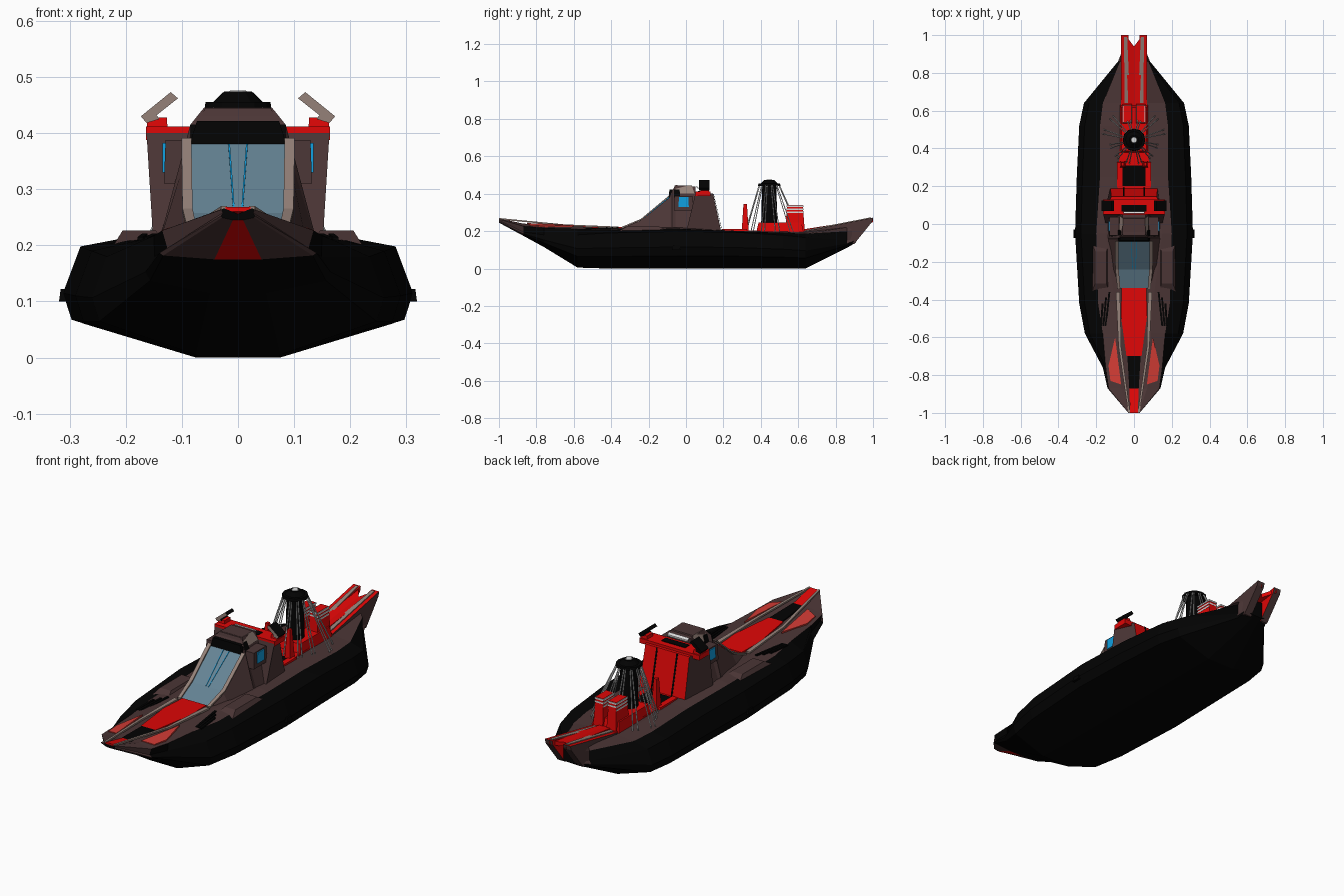
import bpy, bmesh, math
from mathutils import Vector

if "Cube" in bpy.data.objects:
    bpy.data.objects.remove(bpy.data.objects["Cube"])


def mat(name, r, g, b):
    m = bpy.data.materials.new(name)
    m.diffuse_color = (r, g, b, 1)
    m.use_nodes = True
    m.node_tree.nodes["Principled BSDF"].inputs["Base Color"].default_value = m.diffuse_color
    return m


BLACK = mat("hull_black", .0008, .0008, .0008)
BROWN = mat("deck_brown", .07, .036, .036)
RED = mat("bright_red", .74, .002, .002)
CORAL = mat("light_red", .65, .045, .035)
TAN = mat("tan_trim", .3, .22, .19)
GLASS = mat("windscreen_grey", .13, .23, .3)
BLUE = mat("side_window_blue", .005, .35, .75)
WHITE = mat("pale_grey", .7, .7, .7)


def skin(name, rings, mats, colour=None, rule=None, mirror=False):
    """Join equal rings of points into a closed solid.
    colour(strip, ring) or rule(normal) picks the material index."""
    bm = bmesh.new()
    vs = [[bm.verts.new(p) for p in r] for r in rings]
    n = len(rings[0])
    for k in range(len(vs) - 1):
        for i in range(n):
            j = (i + 1) % n
            f = bm.faces.new((vs[k][i], vs[k][j], vs[k + 1][j], vs[k + 1][i]))
            f.material_index = colour(i, k) if colour else 0
    bm.faces.new(vs[0])
    bm.faces.new(vs[-1])
    bmesh.ops.recalc_face_normals(bm, faces=bm.faces)
    bm.normal_update()
    if rule:
        for f in bm.faces:
            f.material_index = int(rule(f.normal))
    me = bpy.data.meshes.new(name)
    bm.to_mesh(me)
    bm.free()
    for m in mats if isinstance(mats, list) else [mats]:
        me.materials.append(m)
    ob = bpy.data.objects.new(name, me)
    bpy.context.collection.objects.link(ob)
    if mirror:
        ob.modifiers.new("mirror", 'MIRROR')
    return ob


def box(name, x, y, z, mats, top=1, mirror=False, rule=None):
    """Box over ranges x, y, z whose top shrinks towards its middle."""
    rings = []
    for h, s in zip(z, (1, top)):
        cx, cy = sum(x) / 2, sum(y) / 2
        a, b = (x[1] - x[0]) / 2 * s, (y[1] - y[0]) / 2 * s
        rings.append([(cx + i * a, cy + j * b, h) for i, j in ((-1, -1), (1, -1), (1, 1), (-1, 1))])
    return skin(name, rings, mats, rule=rule, mirror=mirror)


def ribbon(name, path, m, mirror=True, thick=.008):
    """Thin strip along points (x, y, z, width)."""
    return skin(name, [[(x - w / 2, y, z), (x + w / 2, y, z), (x + w / 2, y, z - thick), (x - w / 2, y, z - thick)]
                       for x, y, z, w in path], m, mirror=mirror)


def extrude(name, profile, x, mats, rule=None):
    """Side profile of (y, z) points, between two x values, on both sides."""
    return skin(name, [[(v, y, z) for y, z in profile] for v in x], mats, rule=rule, mirror=True)


def rod(name, a, b, r0, r1, sides, m):
    a, b = Vector(a), Vector(b)
    q = (b - a).to_track_quat('Z', 'Y')
    ring = [q @ Vector((math.cos(t), math.sin(t), 0)) for t in (math.tau * i / sides for i in range(sides))]
    return skin(name, [[a + v * r0 for v in ring], [b + v * r1 for v in ring]], m)


def symmetric(y, half):
    return [(x, y, z) for x, z in half] + [(-x, y, z) for x, z in half[-2:0:-1]]


# Hull stations: y, keel height, half width, side height, shoulder x, rail x, rail height
stations = [
    (-1, .245, .03, .258, .03, .025, .266),
    (-.87, .175, .14, .195, .135, .07, .24),
    (-.76, .115, .165, .18, .15, .085, .233),
    (-.58, .005, .26, .18, .165, .09, .225),
    (-.42, 0, .29, .19, .19, .1, .216),
    (-.05, 0, .312, .198, .2, .15, .22),
    (.25, 0, .303, .195, .18, .1, .202),
    (.52, 0, .29, .178, .18, .09, .197),
    (.64, 0, .265, .165, .165, .075, .195),
    (.86, .11, .085, .15, .076, .068, .22),
    (.91, .14, .065, .16, .065, .062, .23)]


def section(y, k, w, t, sx, rx, rz):
    return symmetric(y, [(0, k), (min(.075, w * .3), k), (w * .95, k + (t - k) * .34), (w, k + (t - k) * .58),
                         (w * .9, t), (sx, t + (rz - t) * .7), (rx, rz), (0, rz - .01)])


def hull_colour(i, k):
    s = min(i, 13 - i)
    if k == 0:
        return 2 if s == 0 else 1
    return int(s > 2) if k > 8 else int(s > 4)


skin("hull", [section(*s) for s in stations], [BLACK, BROWN, RED], colour=hull_colour)
box("side_fin", (.29, .319), (-.075, -.03), (.1, .122), BLACK, .8, True)
box("shoulder_pod", (.13, .222), (-.36, -.1), (.2, .226), BROWN, .65, True)

# Bow deck: hood, dark slot, red tip, side panels, rails, vents
ribbon("bow_hood", [(0, -.34, .222, .13), (0, -.48, .225, .14), (0, -.7, .23, .08)], RED, False)
ribbon("bow_slot", [(0, -.7, .23, .07), (0, -.87, .24, .05)], BLACK, False)
ribbon("bow_tip", [(0, -.87, .24, .046), (0, -1, .268, .044)], RED, False)
skin("bow_panel", [[(.068, -.85, .243 + d), (.125, -.83, .231 + d), (.135, -.75, .227 + d), (.1, -.6, .232 + d)]
                   for d in (0, -.009)], CORAL, mirror=True)
ribbon("bow_rail", [(.025, -1, .27, .01), (.075, -.65, .236, .014), (.085, -.36, .224, .022)], TAN)
for i in range(3):
    ribbon("bow_vent", [(.13 + .018 * i, -.36 - .03 * i, .221, .01), (.15 + .012 * i, -.54, .215, .01)], BLACK)

# Cabin: wedge with sloped windscreen
cabin = [(-.34, .1, .075, .216), (-.24, .125, .082, .258), (-.085, .145, .085, .383),
         (-.075, .145, .085, .415), (-.055, .145, .06, .446), (.05, .15, .06, .438)]
skin("cabin", [symmetric(y, [(0, .19), (b, .19), (t, z), (0, z)]) for y, b, t, z in cabin],
     [BROWN, BLACK, GLASS], colour=lambda i, k: 0 if i not in (2, 3) else (2, 2, 1, 0, 0)[k])
ribbon("windscreen_frame", [(.08, -.345, .222, .016), (.09, -.24, .266, .018), (.092, -.09, .391, .018)], TAN)
ribbon("windscreen_divider", [(.007, -.24, .26, .003), (.016, -.088, .384, .003)], BLUE)
box("visor", (-.086, .086), (-.093, -.03), (.381, .422), BLACK, .85)
box("roof_cap", (-.078, .078), (-.075, .045), (.4, .445), [BROWN, TAN], .75, rule=lambda n: abs(n.x) > .5)

# Flared rear of the cabin with red back and roof
skin("cabin_rear", [[(-w, y0, z), (w, y0, z), (v, y1, z), (-v, y1, z)]
                    for w, v, y0, y1, z in ((.15, .125, 0, .19, .19), (.163, .12, .05, .145, .4))],
     [BROWN, RED], rule=lambda n: n.y > .5 or n.z > .9)
box("roof_bar", (-.164, .164), (.05, .13), (.388, .412), RED)
ribbon("roof_well", [(0, .065, .415, .13), (0, .1, .415, .13)], BLACK, False)
ribbon("roof_marking", [(0, .055, .442, .11), (0, .066, .434, .11)], WHITE, False)
ribbon("rear_rib", [(.055, .148, .4, .008), (.055, .194, .2, .008)], BLACK)

# Side windows and roof horns
box("window_pod", (.06, .132), (-.065, .04), (.31, .388), BROWN, .92, True)
box("side_window", (.12, .135), (-.04, .015), (.33, .382), BLUE, .92, True)
horn = [(.14, .425), (.163, .418), (.173, .43), (.12, .473), (.107, .462), (.145, .432)]
skin("roof_horn", [[(x, y, z) for x, z in horn] for y in (.07, .125)], [BLACK, TAN], rule=lambda n: n.y < -.5, mirror=True)
box("horn_base", (.125, .163), (.075, .125), (.4, .428), RED, .9, True)

# Aft deck
ribbon("aft_deck", [(0, .18, .204, .17), (0, .64, .204, .13)], RED, False)
ribbon("deck_hatch", [(0, .2, .207, .12), (0, .31, .207, .12)], BLACK, False)
box("hatch_wall", (.06, .09), (.19, .33), (.19, .21), RED, .95, True)
box("hatch_post", (.045, .075), (.298, .335), (.2, .345), RED, .5, True)
box("tower_base", (-.075, .075), (.375, .63), (.19, .245), RED, .9)
box("winch_post", (.01, .062), (.53, .635), (.2, .34), RED, .8, True)
for i in range(3):
    z = .298 + .016 * i
    box("winch_stripe", (.012, .06), (.538, .627), (z, z + .008), WHITE, 1, True)

# Mast tower with its stay wires
CY = .445
for name, z0, z1, r0, r1, m in (("mast", .2, .45, .044, .038, BLACK), ("mast_cap_low", .44, .455, .06, .058, BLACK),
                                ("mast_cap_high", .455, .474, .045, .025, BLACK),
                                ("cap_marking", .474, .476, .016, .014, WHITE)):
    rod(name, (0, CY, z0), (0, CY, z1), r0, r1, 12, m)
for i in range(24):
    t = math.tau * (i // 2 + .5) / 12 + (.07 if i % 2 else -.07)
    c, s = math.cos(t), math.sin(t)
    r = .17 if s > 0 else .13
    rod("stay_wire", (.054 * c, CY + .054 * s, .447), (r * c, CY + r * s, .197), .003, .003, 4, WHITE)

# Stern prongs: brown flanks, red tops, tan inner strip, red channel
prong = [(.62, .17), (.62, .197), (1, .272), (.995, .25), (.9, .132), (.76, .15)]
extrude("stern_prong", prong, (.03, .07), [BROWN, RED], lambda n: n.z > .8 or n.x < -.5)
ribbon("prong_strip", [(.036, .64, .206, .03), (.044, .99, .274, .016)], TAN)
skin("stern_channel", [[(0, .63, .21 - d), (.03, .63, .21 - d), (.045, 1, .268 - d), (0, .94, .25 - d)]
                       for d in (0, .02)], RED, mirror=True)
